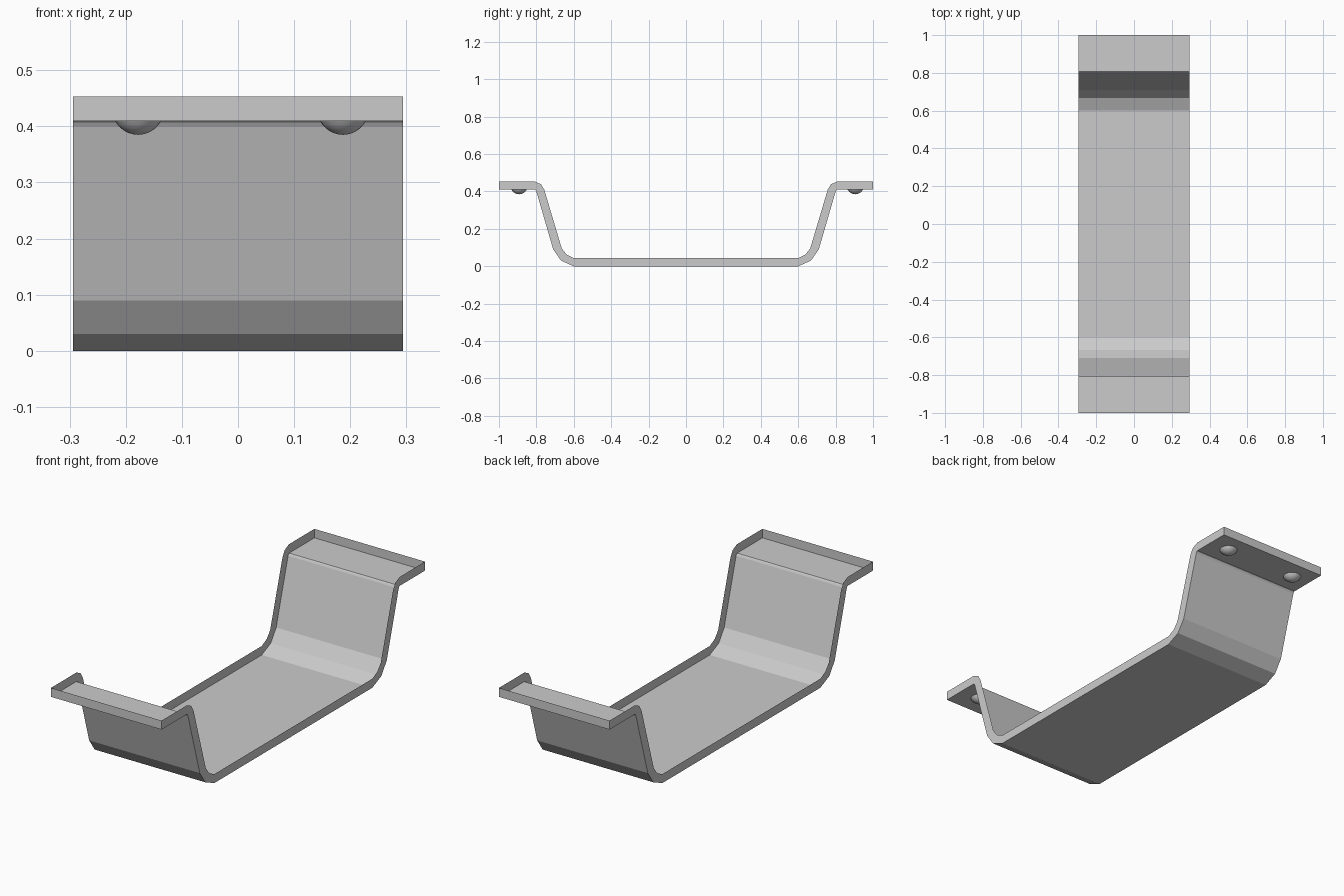
import bpy, bmesh, math
from mathutils import Matrix

cube = bpy.data.objects.get("Cube")
if cube:
    bpy.data.objects.remove(cube)

HALF_WIDTH = 0.294
FLANGE_Z = 0.41

steel = bpy.data.materials.new("light grey steel")
steel.use_nodes = True
grey = (0.6, 0.6, 0.6, 1)
steel.diffuse_color = grey
steel.node_tree.nodes["Principled BSDF"].inputs["Base Color"].default_value = grey


def add_object(name, bm):
    mesh = bpy.data.meshes.new(name)
    bm.to_mesh(mesh)
    bm.free()
    mesh.materials.append(steel)
    obj = bpy.data.objects.new(name, mesh)
    bpy.context.collection.objects.link(obj)
    return obj


# Half profile (y, z) from the flange tip to the floor: underside and rim
under = [(1, FLANGE_Z), (0.808, FLANGE_Z), (0.804, 0.407), (0.80, 0.40),
         (0.71, 0.09), (0.668, 0.03), (0.60, 0)]
rim = [(1, 0.453), (0.807, 0.453), (0.775, 0.438), (0.758, 0.41),
       (0.664, 0.095), (0.638, 0.062), (0.60, 0.043)]


def both_ends(half):
    return [(-y, z) for y, z in half] + half[::-1]


# Strap: an open-topped pressed tray with a skin, two side walls and end walls
bm = bmesh.new()


def row(x, profile):
    return [bm.verts.new((x, y, z)) for y, z in both_ends(profile)]


def bridge(a, b):
    for i in range(len(a) - 1):
        bm.faces.new((a[i], a[i + 1], b[i + 1], b[i]))


low_r, low_l = row(-HALF_WIDTH, under), row(HALF_WIDTH, under)
top_r, top_l = row(-HALF_WIDTH, rim), row(HALF_WIDTH, rim)
bridge(low_r, low_l)
bridge(top_r, low_r)
bridge(low_l, top_l)
bm.faces.new((low_r[0], low_l[0], top_l[0], top_r[0]))
bm.faces.new((low_l[-1], low_r[-1], top_r[-1], top_l[-1]))
add_object("strap", bm)


# Rivet heads: shallow spherical caps hanging under the flanges
def rivet(name, x, y, radius=0.041, depth=0.025, rings=6, sides=24):
    ball = (radius ** 2 + depth ** 2) / (2 * depth)
    limit = math.asin(radius / ball)
    bm = bmesh.new()
    verts = []
    for i in range(rings + 1):
        a = limit * i / rings
        z = FLANGE_Z - depth + ball * (1 - math.cos(a))
        verts.append(bm.verts.new((x + ball * math.sin(a), y, z)))
    edges = [bm.edges.new(pair) for pair in zip(verts, verts[1:])]
    bmesh.ops.spin(bm, geom=verts + edges, cent=(x, y, 0), axis=(0, 0, 1),
                   angle=math.tau, steps=sides)
    bmesh.ops.remove_doubles(bm, verts=bm.verts, dist=0.0002)
    bmesh.ops.recalc_face_normals(bm, faces=bm.faces)
    lowest = min(bm.faces, key=lambda f: f.calc_center_median().z)
    if lowest.normal.z > 0:
        bmesh.ops.reverse_faces(bm, faces=bm.faces)
    for f in bm.faces:
        f.smooth = True
    add_object(name, bm)


rivet("front_right_rivet", -0.178, -0.892)
rivet("front_left_rivet", 0.187, -0.892)
rivet("back_right_rivet", -0.198, 0.905)
rivet("back_left_rivet", 0.187, 0.905)
